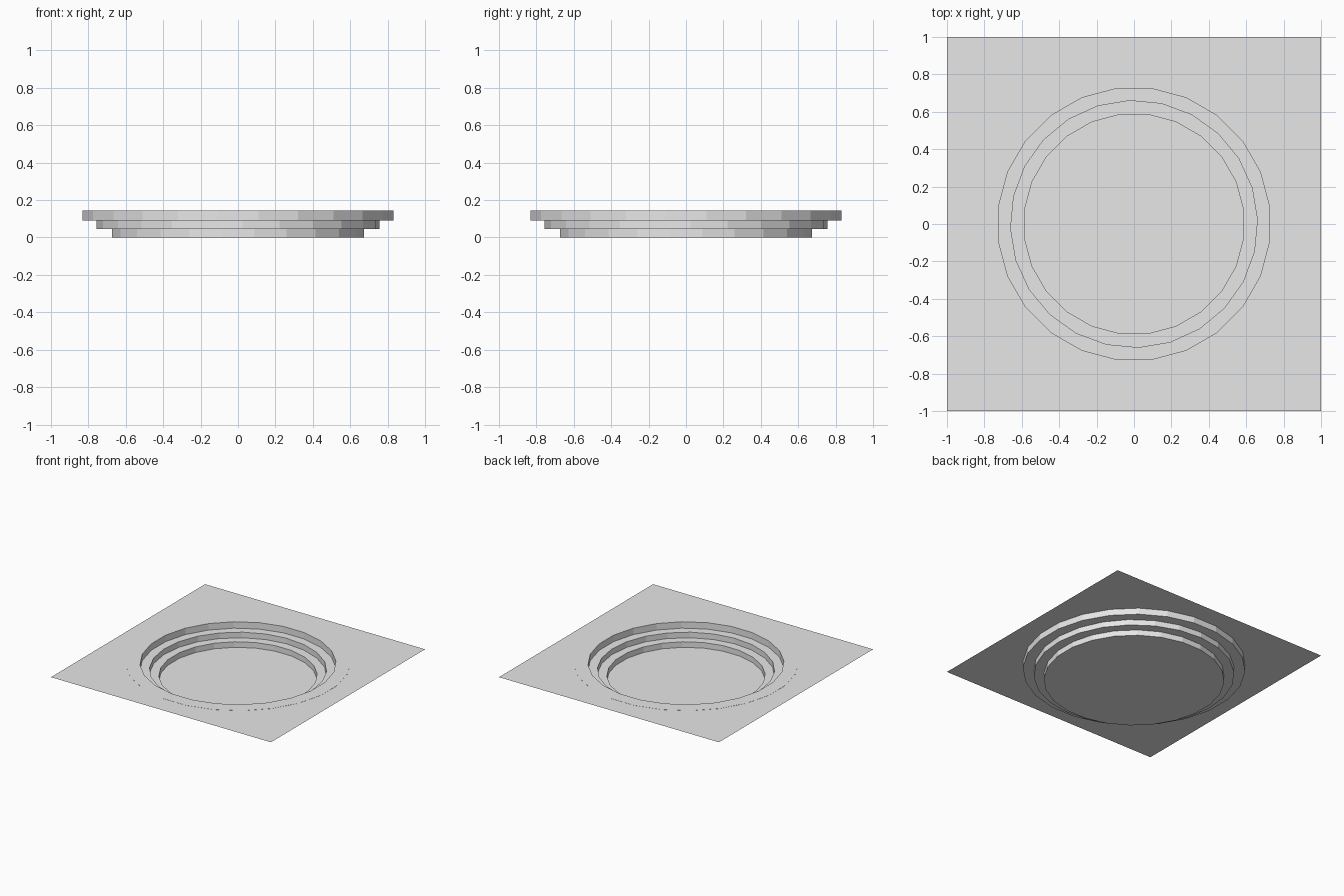
import bpy, bmesh, math

cube = bpy.data.objects.get("Cube")
if cube:
    bpy.data.objects.remove(cube, do_unlink=True)

grey = bpy.data.materials.new("plain grey")
grey.use_nodes = True
grey.diffuse_color = (0.8, 0.8, 0.8, 1)
grey.node_tree.nodes["Principled BSDF"].inputs["Base Color"].default_value = (0.8, 0.8, 0.8, 1)

SIDES = 24


def finish(name, bm):
    mesh = bpy.data.meshes.new(name)
    bm.to_mesh(mesh)
    bm.free()
    mesh.materials.append(grey)
    obj = bpy.data.objects.new(name, mesh)
    bpy.context.collection.objects.link(obj)
    return obj


def loop(bm, radius, z, turn):
    angles = [math.radians(turn) + math.tau * i / SIDES for i in range(SIDES)]
    return [bm.verts.new((radius * math.cos(a), radius * math.sin(a), z)) for a in angles]


# One step: a faceted ring with a rectangular section
def step(name, inner, outer, low, high, turn):
    bm = bmesh.new()
    section = [(inner, low), (outer, low), (outer, high), (inner, high)]
    loops = [loop(bm, r, z, turn) for r, z in section]
    for k in range(4):
        a, b = loops[k], loops[(k + 1) % 4]
        for i in range(SIDES):
            j = (i + 1) % SIDES
            bm.faces.new((a[i], a[j], b[j], b[i]))
    bmesh.ops.recalc_face_normals(bm, faces=bm.faces)
    return finish(name, bm)


step("lower_step", 0.59, 0.68, 0, 0.046, 7.5)
step("middle_step", 0.66, 0.756, 0.046, 0.092, 2)
step("upper_step", 0.73, 0.838, 0.092, 0.145, 7.5)

# Pit floor
bm = bmesh.new()
bm.faces.new(loop(bm, 0.59, 0, 7.5))
finish("pit_floor", bm)

# Square ground sheet with a round opening that meets the upper step
bm = bmesh.new()
ground_z = 0.144
hole = loop(bm, 0.838, ground_z, 7.5)
rim = []
for v in hole:
    reach = max(abs(v.co.x), abs(v.co.y))
    rim.append(bm.verts.new((v.co.x / reach, v.co.y / reach, ground_z)))
for i in range(SIDES):
    j = (i + 1) % SIDES
    a, b = rim[i].co, rim[j].co
    outline = [hole[i], rim[i], rim[j], hole[j]]
    # Fill the square's corner where the rim turns
    if abs(a.x - b.x) > 1e-4 and abs(a.y - b.y) > 1e-4:
        corner = bm.verts.new((math.copysign(1, a.x), math.copysign(1, a.y), ground_z))
        outline.insert(2, corner)
    bm.faces.new(outline)
finish("ground_sheet", bm)
